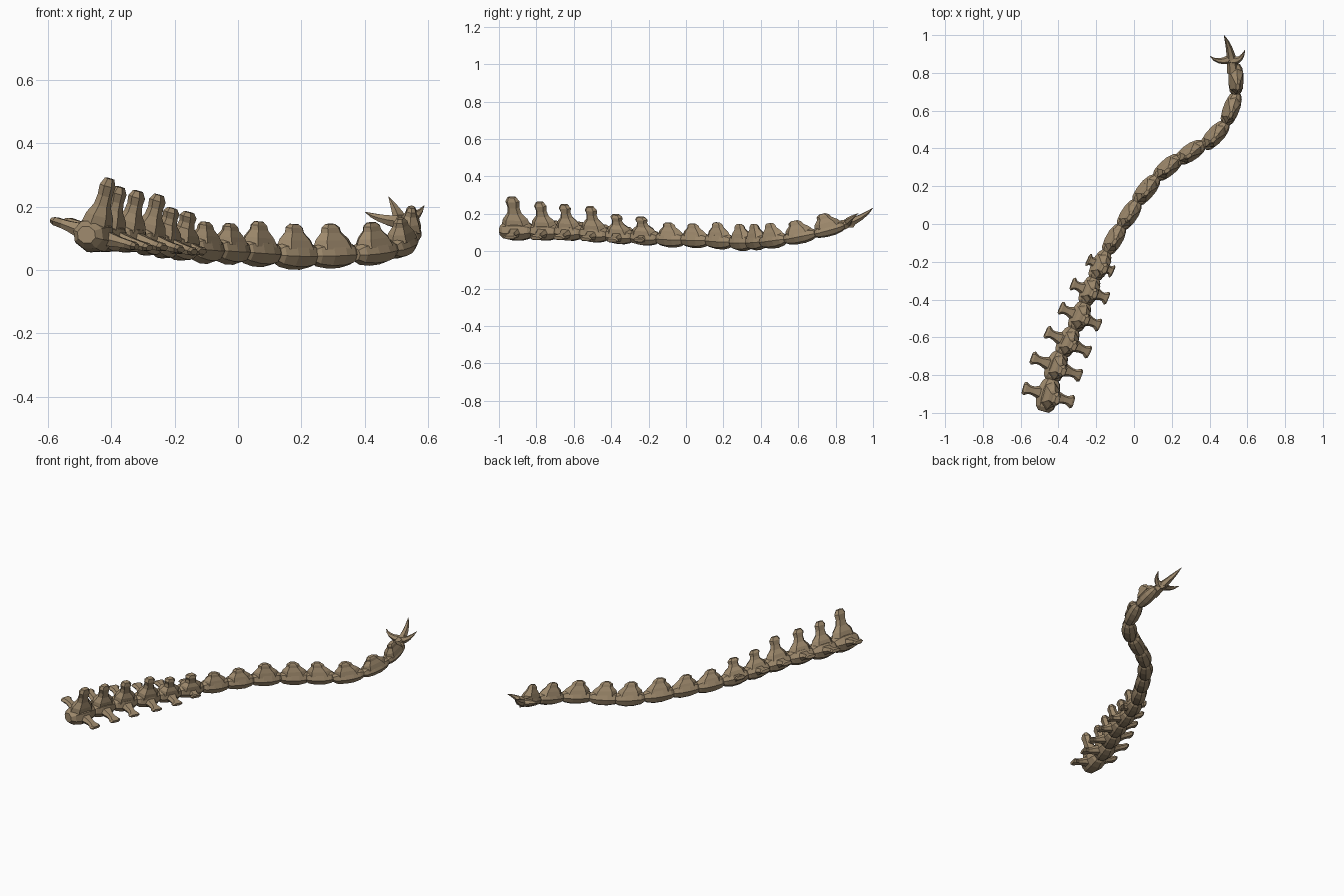
import bpy, bmesh, math
from mathutils import Vector, Matrix

if "Cube" in bpy.data.objects:
    bpy.data.objects.remove(bpy.data.objects["Cube"])

bone = bpy.data.materials.new("aged bone")
bone.diffuse_color = (0.34, 0.25, 0.15, 1)
bone.use_nodes = True
bone.node_tree.nodes["Principled BSDF"].inputs["Base Color"].default_value = bone.diffuse_color


def loft(name, rings):
    """Skin a list of equal-length point rings into a closed flat-faced object."""
    bm = bmesh.new()
    vs = [[bm.verts.new(p) for p in r] for r in rings]
    n = len(rings[0])
    for a, b in zip(vs, vs[1:]):
        for i in range(n):
            j = (i + 1) % n
            bm.faces.new((a[i], a[j], b[j], b[i]))
    bm.faces.new(vs[0][::-1])
    bm.faces.new(vs[-1])
    bmesh.ops.recalc_face_normals(bm, faces=bm.faces)
    me = bpy.data.meshes.new(name)
    bm.to_mesh(me)
    bm.free()
    me.materials.append(bone)
    ob = bpy.data.objects.new(name, me)
    bpy.context.collection.objects.link(ob)
    return ob


def hexagon(cx, cy, hx, hy, z):
    """Bevelled slab section: hx across, hy along."""
    pts = [(0, -1), (1, -0.6), (1, 0.6), (0, 1), (-1, 0.6), (-1, -0.6)]
    return [Vector((cx + hx * a, cy + hy * b, z)) for a, b in pts]


# x, y, z of centre, half width, half height, top of spine, side process reach
SPINE = [
    (-.455, -.905, .110, .062, .056, .289, .145),
    (-.413, -.755, .107, .058, .052, .262, .147),
    (-.352, -.625, .104, .055, .050, .249, .135),
    (-.288, -.490, .094, .053, .049, .237, .122),
    (-.236, -.355, .083, .050, .047, .195, .109),
    (-.180, -.220, .075, .048, .046, .182, .078),
    (-.105, -.080, .066, .045, .046, .152, 0),
    (-.025, .050, .062, .045, .045, .147, 0),
    (.065, .180, .056, .046, .046, .153, 0),
    (.180, .300, .048, .045, .047, .145, 0),
    (.300, .380, .050, .045, .045, .146, 0),
    (.430, .470, .058, .045, .043, .152, 0),
    (.515, .610, .080, .043, .040, .167, 0),
    (.540, .765, .116, .040, .036, .206, 0),
]
centres = [Vector(s[:3]) for s in SPINE]
centres = [Vector((-.495, -1.05, .112))] + centres + [Vector((.520, .900, .160))]

for i, (x, y, z, hw, hh, top, reach) in enumerate(SPINE):
    prev, c, nxt = centres[i:i + 3]
    fwd = (nxt - prev).normalized()
    side = fwd.cross(Vector((0, 0, 1))).normalized()
    up = side.cross(fwd)
    M = Matrix((side, fwd, up)).transposed().to_4x4()
    roll = math.radians(17 if i < 6 else 6)
    M = Matrix.Translation(c) @ M @ Matrix.Rotation(roll, 4, 'Y')
    L = ((nxt - c).length + (c - prev).length) / 2 * 1.1
    if i == 0:
        L = .18

    # bead-shaped vertebra body
    rings = []
    for t, s in ((-.5, .5), (-.38, .82), (-.12, 1), (.15, 1), (.38, .8), (.5, .5)):
        rings.append([Vector((hw * s * math.cos(a), L * t, hh * s * math.sin(a)))
                      for a in (math.tau * (k + .5 * (k % 2 == 9)) / 8 for k in range(8))])
    loft("vertebra_body_%02d" % (i + 1), rings).matrix_world = M

    # upright spine: waisted blade near the hips, low hump further down
    z0, z1 = hh * .45, (top - z) / math.cos(roll)
    if i < 6:
        prof = ((0, .46, .040), (.25, .38, .034), (.45, .22, .022), (.65, .18, .019), (.85, .22, .020), (1, .13, .012))
    else:
        prof = ((0, .46, .036), (.35, .38, .028), (.65, .23, .018), (.85, .21, .015), (1, .11, .009))
    rings = [hexagon(0, -.015 * f, w, L * l, z0 + (z1 - z0) * f) for f, l, w in prof]
    loft("upright_spine_%02d" % (i + 1), rings).matrix_world = M

    # paired side processes with flared tips
    if reach:
        for sgn, label in ((-1, "left"), (1, "right")):
            rings = []
            for f, l, th in ((.2, .042, .026), (.6, .024, .016), (.75, .023, .014), (.92, .037, .013), (1, .030, .008)):
                lift = .006 * f
                rings.append([Vector((sgn * reach * f, p.y, p.x + lift))
                              for p in hexagon(0, 0, th, l, 0)])
            loft("side_process_%s_%02d" % (label, i + 1), rings).matrix_world = M


# curved spikes at the tail tip
def claw(name, p0, p1, p2, r):
    p0, p1, p2 = Vector(p0), Vector(p1), Vector(p2)
    rings = []
    for k in range(6):
        t = k / 5
        p = p0 * (1 - t) ** 2 + p1 * 2 * t * (1 - t) + p2 * t * t
        d = ((p1 - p0) * (1 - t) + (p2 - p1) * t).normalized()
        s = d.cross(Vector((0, 0, 1))).normalized()
        u = s.cross(d)
        rad = r * (1 - t) ** .8 + .001
        rings.append([p + (s * math.cos(a) + u * math.sin(a)) * rad
                      for a in (math.tau * j / 6 for j in range(6))])
    loft(name, rings)


claw("tail_spike_middle", (.525, .80, .130), (.515, .93, .160), (.476, 1.0, .232), .033)
claw("tail_spike_left", (.530, .885, .150), (.455, .840, .155), (.402, .888, .183), .026)
claw("tail_spike_right", (.510, .870, .150), (.565, .850, .160), (.588, .922, .203), .026)
